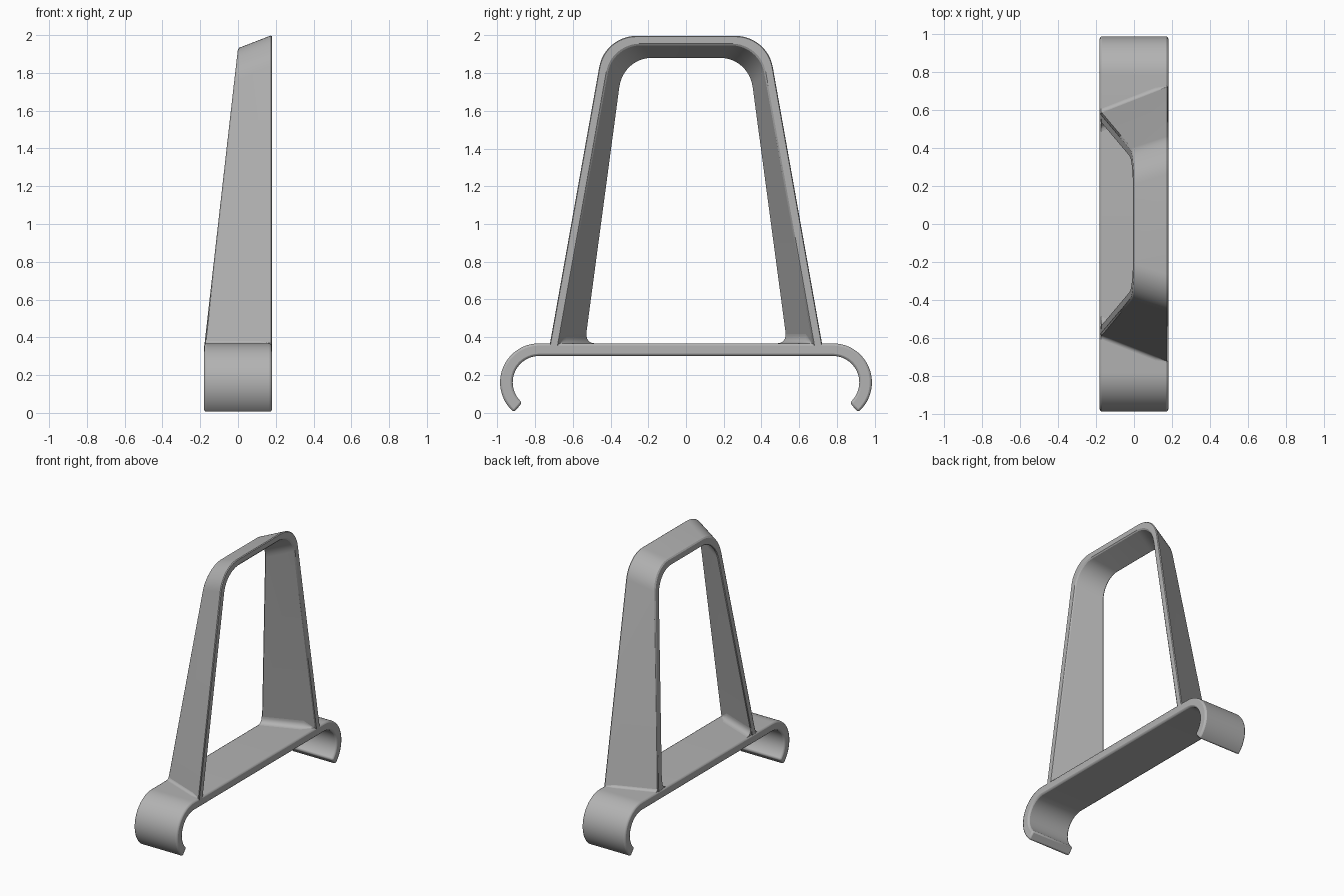
import bpy, bmesh, math
from mathutils import Vector

old = bpy.data.objects.get("Cube")
if old:
    bpy.data.objects.remove(old, do_unlink=True)

grey = bpy.data.materials.new("mid grey")
grey.use_nodes = True
grey.diffuse_color = (0.45, 0.45, 0.45, 1)
grey.node_tree.nodes["Principled BSDF"].inputs["Base Color"].default_value = (0.45, 0.45, 0.45, 1)

HALF = 0.18                    # half depth along x
LEAN = math.radians(10.1)      # lean of the legs
DRAFT = 0.385                  # inward taper of the arch per unit of depth
BAR_TOP = 0.367


def loft(name, sections, bevel=0, segments=2):
    """Join equal closed sections into a capped solid."""
    bm = bmesh.new()
    rings = [[bm.verts.new(p) for p in s] for s in sections]
    n = len(rings[0])
    for a, b in zip(rings, rings[1:]):
        for i in range(n):
            j = (i + 1) % n
            bm.faces.new((a[i], a[j], b[j], b[i]))
    bm.faces.new(rings[0])
    bm.faces.new(rings[-1])
    bmesh.ops.recalc_face_normals(bm, faces=bm.faces)
    mesh = bpy.data.meshes.new(name)
    bm.to_mesh(mesh)
    bm.free()
    mesh.materials.append(grey)
    ob = bpy.data.objects.new(name, mesh)
    bpy.context.collection.objects.link(ob)
    bpy.ops.object.select_all(action='DESELECT')
    ob.select_set(True)
    bpy.context.view_layer.objects.active = ob
    bpy.ops.object.shade_smooth_by_angle(angle=math.radians(35))
    if bevel:
        mod = ob.modifiers.new("soft edges", 'BEVEL')
        mod.width = bevel
        mod.segments = segments
        mod.limit_method = 'ANGLE'
        mod.angle_limit = math.radians(40)
    return ob


# Base strip with a curled hook at each end
def hook_arc(radius, steps=28):
    angles = [math.radians(-50 + 140 * i / steps) for i in range(steps + 1)]
    return [(0.779 + radius * math.cos(a), 0.16 + radius * math.sin(a)) for a in angles]


outer, inner = hook_arc(0.207), hook_arc(0.14)
mirror = lambda pts: [(-y, z) for y, z in reversed(pts)]
profile = outer + mirror(outer) + [(-y, z) for y, z in inner] + list(reversed(inner))
loft("hooked_base", [[(x, y, z) for y, z in profile] for x in (-HALF, HALF)], 0.014)


# Tapered arch: each path point carries the direction it drifts towards the back
def arch_path(inset, radius, steps=12):
    top, foot = 2.0 - inset, 0.34
    edge = lambda z: 0.725 - inset / math.cos(LEAN) - (z - 0.36) * math.tan(LEAN)
    turn = math.pi / 2 - LEAN
    cy, cz = edge(top) - radius * math.tan(turn / 2), top - radius
    pts = [((edge(foot), foot), (-DRAFT / math.cos(LEAN), 0))]
    corner = (-DRAFT * math.tan(turn / 2), -DRAFT)
    for i in range(steps + 1):
        a = LEAN + turn * i / steps
        pts.append(((cy + radius * math.cos(a), cz + radius * math.sin(a)), corner))
    return pts + [((-p[0], p[1]), (-d[0], d[1])) for p, d in reversed(pts)]


def to_back(point, drift):
    """Follow the draft until the sloping back-cut plane."""
    (y, z), (dy, dz) = point, drift
    k = HALF / 1.56
    d = (2 * HALF - k * (z - 0.37)) / (1 + k * dz)
    d = min(d, 2 * HALF)
    return Vector((HALF - d, y + d * dy, z + d * dz))


sections = []
for (po, do), (pi, di) in zip(arch_path(0, 0.2), arch_path(0.05, 0.18)):
    sections.append([(HALF, *po), to_back(po, do), to_back(pi, di), (HALF, *pi)])
loft("tapered_arch", sections, 0.007, 1)


# Concave fillets where the legs meet the base
def fillet(name, side, start, direction, size, x_end):
    rings = []
    for x in (-0.172, x_end - 0.06, x_end):
        r = size if x < x_end else 0.004
        y0 = start - DRAFT / math.cos(LEAN) * (HALF - x)
        ring = [(y0 - direction * 0.015, BAR_TOP - 0.01),
                (y0 - direction * 0.015, BAR_TOP + r)]
        for i in range(7):
            a = math.pi / 2 * i / 6
            lean = r * (1 - math.sin(a)) * math.tan(LEAN)
            ring.append((y0 + direction * r * (1 - math.cos(a)) - lean,
                         BAR_TOP + r * (1 - math.sin(a))))
        ring.append((y0 + direction * r, BAR_TOP - 0.01))
        rings.append([(x, side * y, z) for y, z in ring])
    loft(name, rings)


for side, label in ((1, "back"), (-1, "front")):
    fillet(label + "_inner_fillet", side, 0.673, -1, 0.05, 0.165)
    fillet(label + "_outer_fillet", side, 0.723, 1, 0.02, 0.172)
